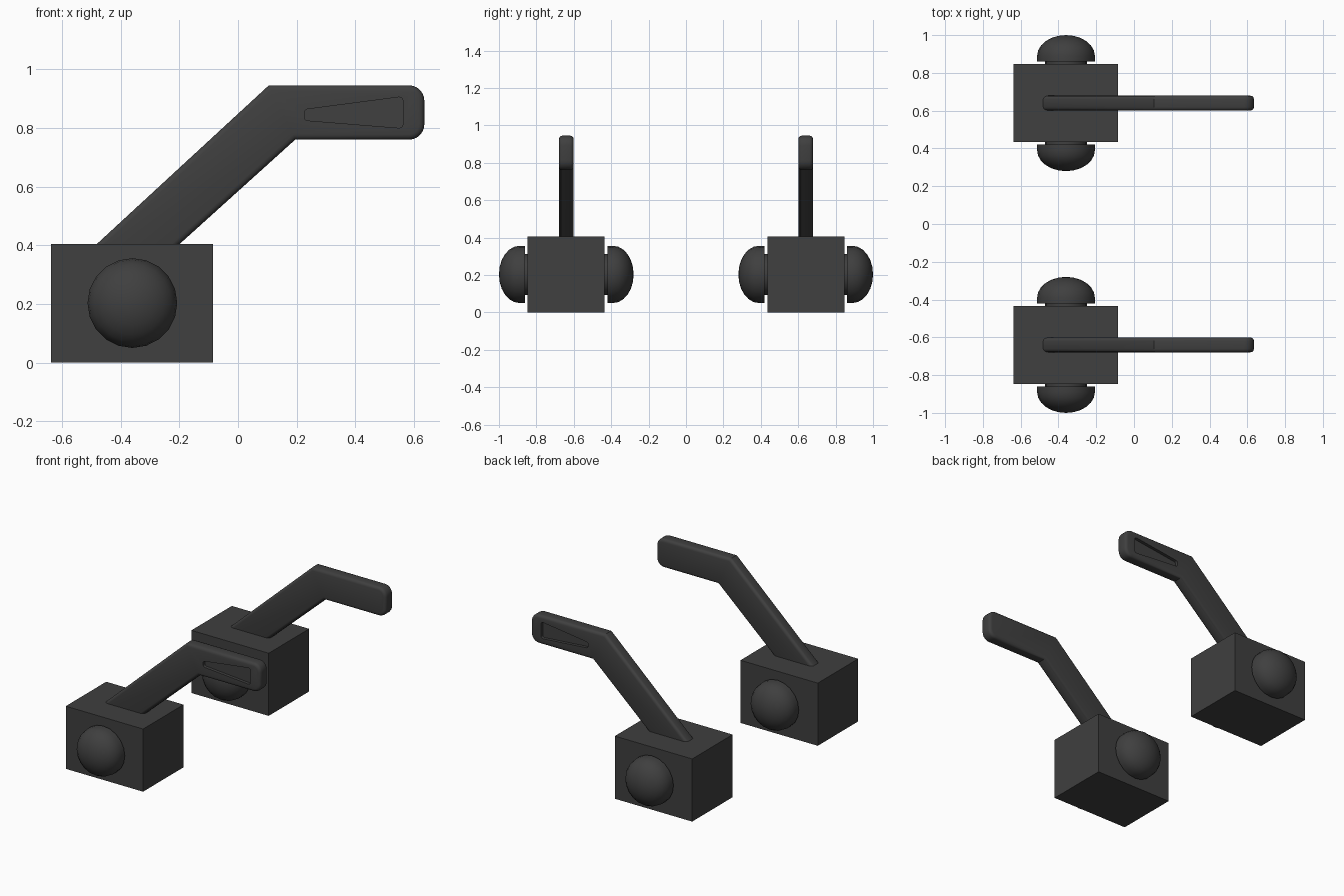
import bpy
import bmesh
import math
from mathutils import Matrix, Vector

cube = bpy.data.objects.get("Cube")
if cube:
    bpy.data.objects.remove(cube, do_unlink=True)

dark = bpy.data.materials.new("dark_grey")
dark.use_nodes = True
colour = (0.05, 0.05, 0.05, 1)
dark.diffuse_color = colour
dark.node_tree.nodes["Principled BSDF"].inputs["Base Color"].default_value = colour

MID_Y = -0.64          # centre plane of the front unit
KNOB_X, KNOB_Z = -0.36, 0.203


def add_object(name, bm):
    bmesh.ops.recalc_face_normals(bm, faces=bm.faces)
    mesh = bpy.data.meshes.new(name)
    bm.to_mesh(mesh)
    bm.free()
    mesh.materials.append(dark)
    obj = bpy.data.objects.new(name, mesh)
    bpy.context.collection.objects.link(obj)
    return obj


def activate(obj):
    bpy.ops.object.select_all(action="DESELECT")
    obj.select_set(True)
    bpy.context.view_layer.objects.active = obj


def smooth(obj, angle):
    activate(obj)
    bpy.ops.object.shade_smooth_by_angle(angle=math.radians(angle))


def mirror_to_back(obj):
    mod = obj.modifiers.new("back_copy", "MIRROR")
    mod.use_axis = (False, True, False)


def prism(name, outline, y0, y1):
    """Extrude an x-z outline from y0 to y1."""
    bm = bmesh.new()
    face = bm.faces.new([bm.verts.new((x, y0, z)) for x, z in outline])
    out = bmesh.ops.extrude_face_region(bm, geom=[face])
    verts = [v for v in out["geom"] if isinstance(v, bmesh.types.BMVert)]
    bmesh.ops.translate(bm, verts=verts, vec=(0, y1 - y0, 0))
    return add_object(name, bm)


def arc(cx, cz, r, start, end, steps=6):
    angles = [math.radians(start + (end - start) * i / steps) for i in range(steps + 1)]
    return [(cx + r * math.cos(a), cz + r * math.sin(a)) for a in angles]


# Base block
block = prism("base_block", [(-0.638, 0), (-0.085, 0), (-0.085, 0.405), (-0.638, 0.405)],
              -0.848, -0.435)
mirror_to_back(block)


# Domed knobs on a short neck, turned about the y direction
def knob(name, side):
    profile = [(0.11, 0.19), (0.11, 0.22), (0.153, 0.22), (0.153, 0.25)]
    profile += [(0.153 * math.cos(a), 0.25 + 0.11 * math.sin(a))
                for a in (math.radians(15 * i) for i in range(1, 6))]
    profile.append((0, 0.36))
    bm = bmesh.new()
    verts = [bm.verts.new((KNOB_X + r, MID_Y + side * d, KNOB_Z)) for r, d in profile]
    edges = [bm.edges.new(pair) for pair in zip(verts, verts[1:])]
    bmesh.ops.spin(bm, geom=verts + edges, cent=(KNOB_X, MID_Y, KNOB_Z), axis=(0, 1, 0),
                   angle=math.tau, steps=20, use_merge=True)
    bmesh.ops.remove_doubles(bm, verts=bm.verts, dist=0.0005)
    obj = add_object(name, bm)
    smooth(obj, 40)
    mirror_to_back(obj)


knob("outer_knob", -1)
knob("inner_knob", 1)

# Bent lever with a rounded tip
outline = [(-0.59, 0.304), (0.105, 0.945)]
outline += arc(0.583, 0.893, 0.052, 90, 0)
outline += arc(0.583, 0.812, 0.052, 0, -90)
outline += [(0.195, 0.76), (-0.31, 0.304)]
lever = prism("lever", outline, MID_Y - 0.039, MID_Y + 0.039)
bevel = lever.modifiers.new("soft_edges", "BEVEL")
bevel.width = 0.018
bevel.segments = 3
bevel.limit_method = "ANGLE"
bevel.angle_limit = math.radians(55)

# Tapered recess in the outer face of the grip
r = 0.012
pocket = arc(0.238, 0.852, r, 180, 95, 3) + arc(0.55, 0.893, r, 95, 0, 3)
pocket += arc(0.55, 0.812, r, 0, -95, 3) + arc(0.238, 0.837, r, -95, -180, 3)
cutter = prism("recess_cutter", pocket, MID_Y - 0.06, MID_Y - 0.019)
cutter.hide_render = True
cut = lever.modifiers.new("recess", "BOOLEAN")
cut.operation = "DIFFERENCE"
cut.solver = "EXACT"
cut.object = cutter
activate(lever)
for mod in ("soft_edges", "recess"):
    bpy.ops.object.modifier_apply(modifier=mod)
bpy.data.objects.remove(cutter, do_unlink=True)
smooth(lever, 35)
mirror_to_back(lever)
